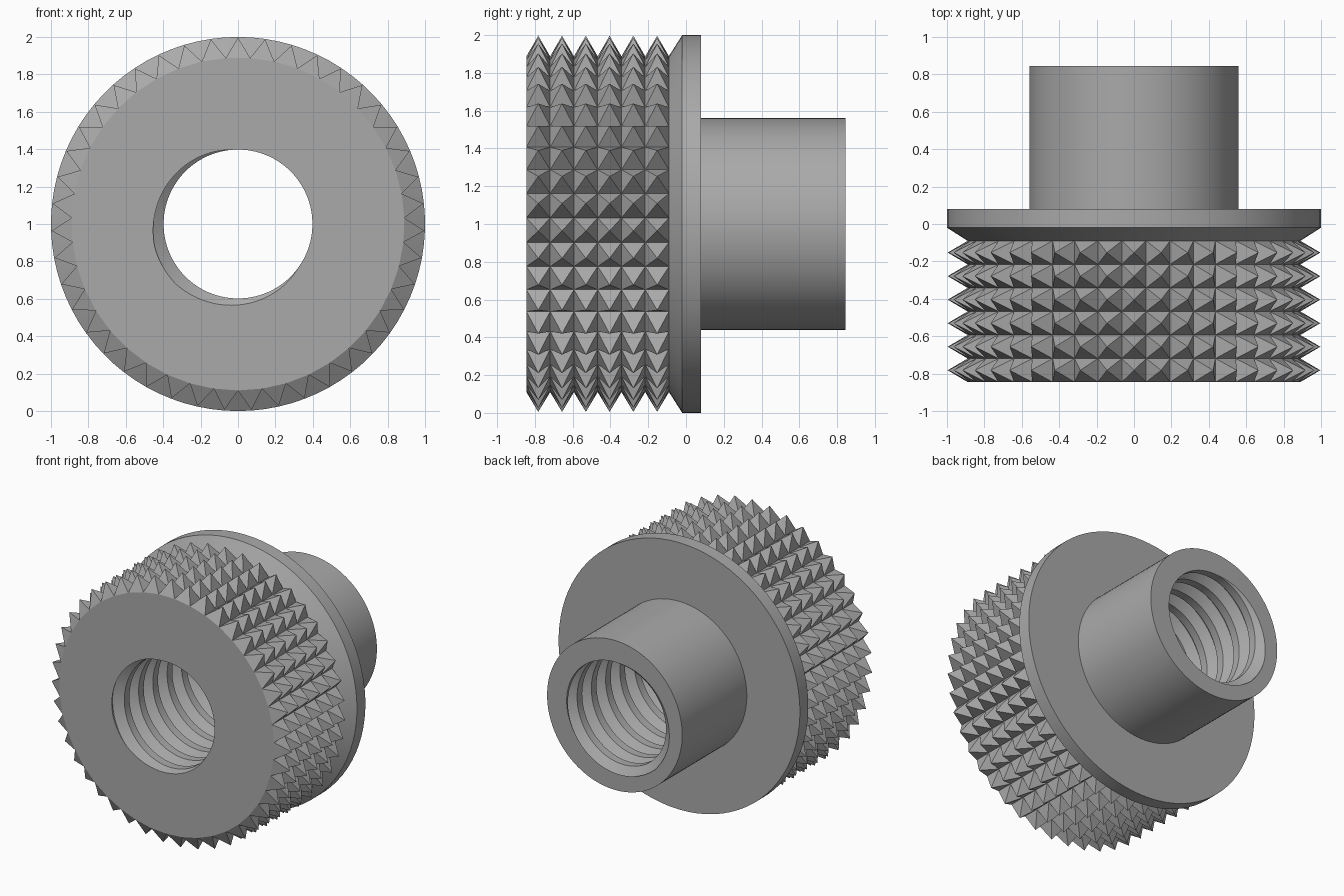
import bpy, bmesh, math

if "Cube" in bpy.data.objects:
    bpy.data.objects.remove(bpy.data.objects["Cube"])

TEETH, ROWS = 43, 6
STEP = 2 * math.pi / TEETH
A0 = -math.pi / 2                 # a groove sits at the bottom, a tip at the top
SEG = TEETH * 2                   # two columns per tooth
FRONT, BACK = -0.845, 0.845
GRIP_END = -0.09
R_BASE, R_TIP = 0.89, 0.997       # knurl valley and tip radius
R_TUBE = 0.56
R_CREST, R_ROOT, PITCH = 0.398, 0.462, 0.169

steel = bpy.data.materials.new("plain grey")
steel.diffuse_color = (0.40, 0.40, 0.40, 1)
steel.use_nodes = True
steel.node_tree.nodes["Principled BSDF"].inputs["Base Color"].default_value = steel.diffuse_color


def pt(r, a, y):
    return (r * math.cos(a), y, 1 + r * math.sin(a))


def finish(name, bm):
    bmesh.ops.remove_doubles(bm, verts=bm.verts, dist=1e-5)
    me = bpy.data.meshes.new(name)
    bm.to_mesh(me)
    bm.free()
    me.materials.append(steel)
    ob = bpy.data.objects.new(name, me)
    bpy.context.collection.objects.link(ob)
    bpy.ops.object.select_all(action='DESELECT')
    ob.select_set(True)
    bpy.context.view_layer.objects.active = ob
    bpy.ops.object.shade_smooth_by_angle(angle=math.radians(25))
    return ob


def sweep(name, path):
    """Turn a path of (radius, y) that may vary with the angle around the axis."""
    bm = bmesh.new()
    cols = []
    for i in range(SEG + 1):
        a = A0 + i * STEP / 2
        cols.append([bm.verts.new(pt(r, a, y)) for r, y in path(i, a)])
    for c, d in zip(cols, cols[1:]):
        for j in range(len(c) - 1):
            bm.faces.new((c[j], c[j + 1], d[j + 1], d[j]))
    return finish(name, bm)


# Thread: radius by position within one turn, groove centred on 0.5
PROFILE = ((0.18, R_CREST), (0.46, R_ROOT), (0.54, R_ROOT), (0.82, R_CREST))


def thread_radius(u):
    u %= 1
    if u <= 0.18 or u >= 0.82:
        return R_CREST
    d = max(abs(u - 0.5) - 0.04, 0) / 0.28
    return R_ROOT + (R_CREST - R_ROOT) * d


def turn(a, y):
    return (y - FRONT) / PITCH + (a - math.radians(210)) / (2 * math.pi) + 0.5


def bore_radius(a, y):
    return thread_radius(turn(a, y))


def bore_path(i, a):
    out = []
    for k in range(13, -5, -1):
        for u, r in reversed(PROFILE):
            y = FRONT + (k + u - turn(a, FRONT)) * PITCH
            if y <= FRONT or y >= BACK:
                y = min(max(y, FRONT), BACK)
                r = bore_radius(a, y)
            out.append((r, y))
    return out


# Front end face, reaching the straight edges of the first knurl row
def front_path(i, a):
    outer = R_BASE if i % 2 == 0 else R_BASE * math.cos(STEP / 2)
    return [(bore_radius(a, FRONT), FRONT), (outer, FRONT)]


# Flange with bevelled front, tube and tube end face
def flange_path(i, a):
    return [(R_BASE - 0.01, GRIP_END), (R_BASE, GRIP_END), (1, -0.02), (1, 0.08),
            (R_TUBE, 0.08), (R_TUBE, BACK), (bore_radius(a, BACK), BACK)]


sweep("threaded_bore", bore_path)
sweep("front_face", front_path)
sweep("flange_and_tube", flange_path)

# Knurled grip made of rows of four-sided pyramids
bm = bmesh.new()
dy = (GRIP_END - FRONT) / ROWS
for row in range(ROWS):
    y0 = FRONT + row * dy
    y1 = y0 + dy
    for t in range(TEETH):
        a = A0 + t * STEP
        b = a + STEP
        base = [bm.verts.new(pt(R_BASE, *c)) for c in ((a, y0), (a, y1), (b, y1), (b, y0))]
        tip = bm.verts.new(pt(R_TIP, a + STEP / 2, y0 + dy / 2))
        for j in range(4):
            bm.faces.new((base[j], base[(j + 1) % 4], tip))
finish("knurled_grip", bm)
